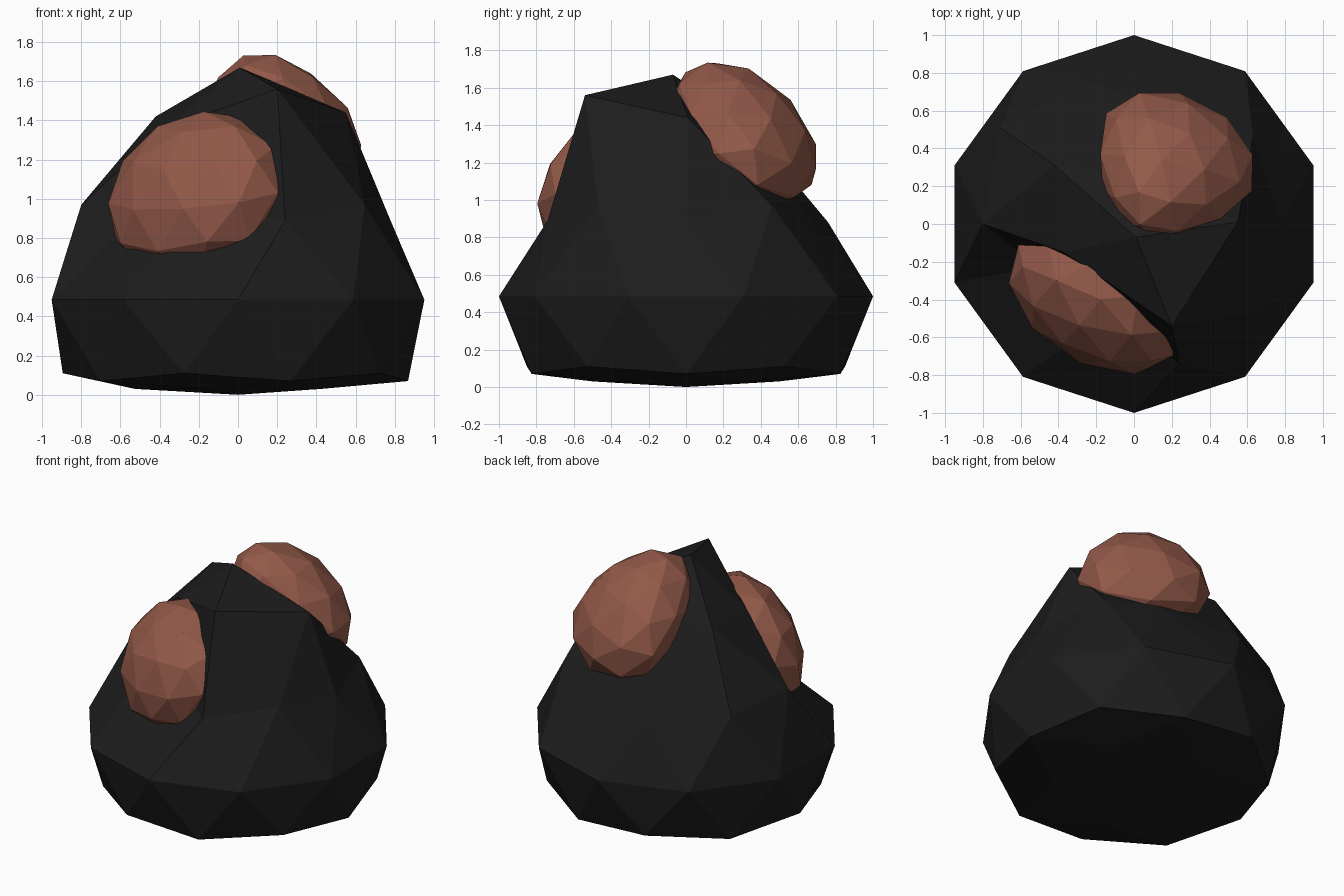
import bpy, math
from mathutils import Vector, Matrix

if "Cube" in bpy.data.objects:
    bpy.data.objects.remove(bpy.data.objects["Cube"])


def material(name, rgb):
    m = bpy.data.materials.new(name)
    m.diffuse_color = (*rgb, 1)
    m.use_nodes = True
    m.node_tree.nodes["Principled BSDF"].inputs["Base Color"].default_value = m.diffuse_color
    return m


STONE = material("dark_stone", (0.012, 0.012, 0.012))
COPPER = material("copper_ore", (0.29, 0.1, 0.066))


def ico(name, mat):
    bpy.ops.mesh.primitive_ico_sphere_add(subdivisions=2, radius=1)
    ob = bpy.context.object
    ob.name = name
    ob.data.materials.append(mat)
    return ob


# Boulder: flattened base, tapered top, hollows where the ore sits
LEVELS = {-1.0: 0.0, -0.85: 0.03, -0.53: 0.07, -0.45: 0.11, 0.0: 0.485,
          0.45: 0.89, 0.53: 0.97, 0.85: 1.42, 1.0: 1.67}
SHRINK = {-0.53: 1.02, 0.45: 0.87, 0.53: 0.94}
# Individually shaped corners: (level, angle) -> position
MOVED = {
    (0.85, 288): (0.20, -0.54, 1.56), (0.85, 0): (0.55, 0.01, 1.44),
    (0.85, 144): (-0.42, 0.31, 1.42), (0.45, 144): (-0.71, 0.51, 0.94),
    (0.85, 216): (-0.37, -0.15, 1.36), (0.45, 216): (-0.50, -0.23, 0.93),
    (0.53, 252): (-0.13, -0.49, 0.94), (0.85, 72): (0.13, 0.26, 1.38),
    (0.45, 72): (0.27, 0.56, 1.02), (0.53, 36): (0.63, 0.46, 0.97),
    (0.53, 108): (-0.25, 0.76, 0.88),
}
rock = ico("boulder", STONE)
for v in rock.data.vertices:
    level = min(LEVELS, key=lambda k: abs(k - v.co.z))
    angle = round(math.degrees(math.atan2(v.co.y, v.co.x))) % 360
    if level == 1.0:
        v.co = (0.01, -0.07, LEVELS[level])
    elif (level, angle) in MOVED:
        v.co = MOVED[level, angle]
    else:
        s = SHRINK.get(level, 1)
        v.co = (v.co.x * s, v.co.y * s, LEVELS[level])


# Ore lumps: squashed faceted balls sunk into the hollows
def ore(name, center, facing, lean, radii, roll, taper):
    """radii: along the wall, up the wall, out of the wall; taper narrows the top"""
    a, e = math.radians(facing), math.radians(lean)
    n = Vector((math.cos(a) * math.cos(e), math.sin(a) * math.cos(e), math.sin(e)))
    t = Vector((-math.sin(a), math.cos(a), 0))
    u = n.cross(t)
    frame = Matrix((t, u, n)).transposed() @ Matrix.Rotation(math.radians(roll), 3, 'Z')
    ob = ico(name, COPPER)
    for v in ob.data.vertices:
        x, y, z = v.co
        p = Vector((x * radii[0] * (1 - taper * y), y * radii[1], z * radii[2]))
        v.co = frame @ p + Vector(center)
    return ob


ore("front_ore", (-0.21, -0.40, 1.025), 234, 22, (0.51, 0.44, 0.31), 16, 0.05)
ore("back_ore", (0.19, 0.29, 1.35), 62, 45, (0.42, 0.47, 0.31), 0, 0.3)
